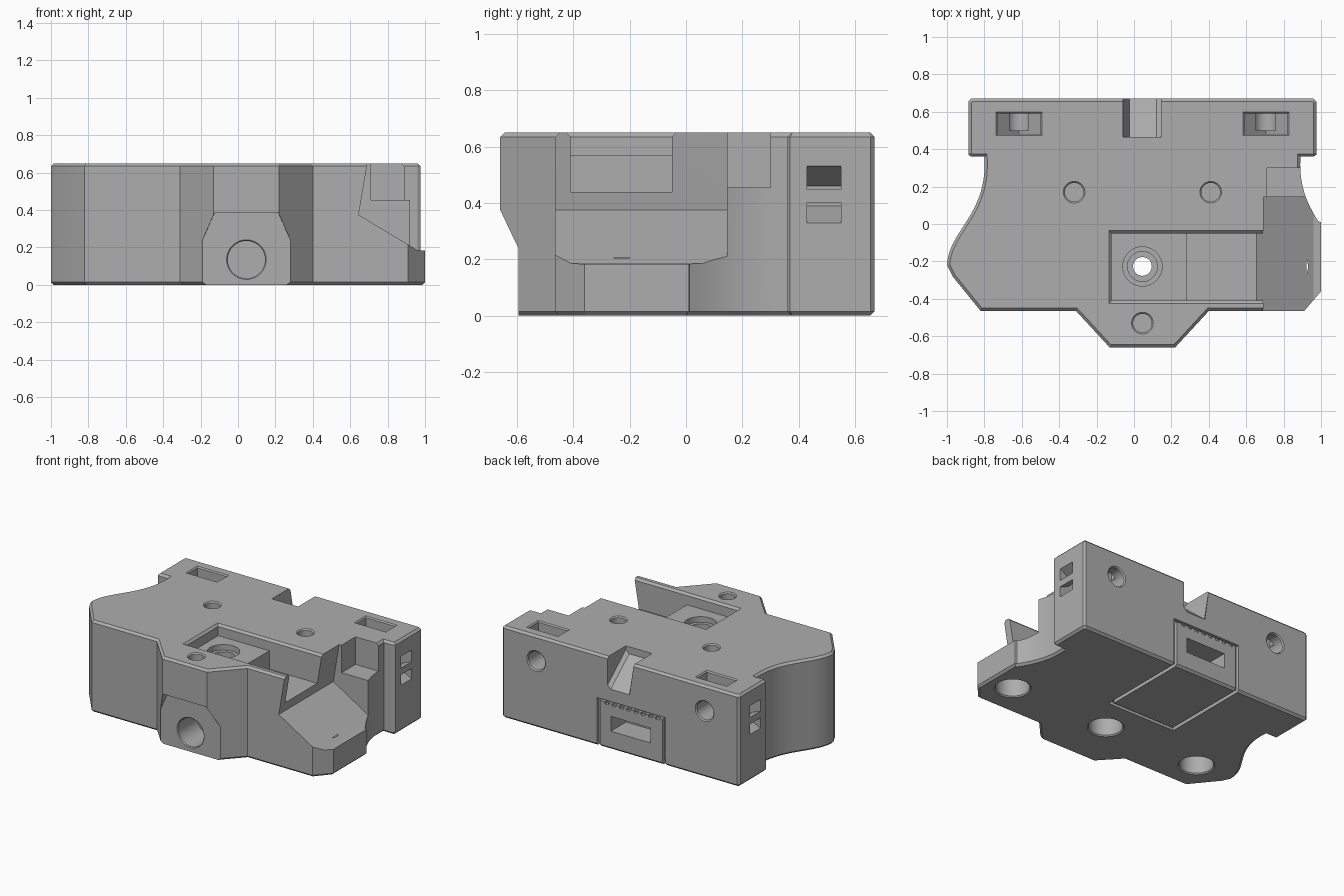
import bpy, bmesh, math
from mathutils import Vector
from mathutils.geometry import interpolate_bezier

if "Cube" in bpy.data.objects:
    bpy.data.objects.remove(bpy.data.objects["Cube"], do_unlink=True)

CX = 0.045      # symmetry line of the body
TOP = 0.65
MAGNET_Y = -0.227

grey = bpy.data.materials.new("plain_grey")
grey.use_nodes = True
grey.diffuse_color = (0.42, 0.42, 0.42, 1)
grey.node_tree.nodes["Principled BSDF"].inputs["Base Color"].default_value = (0.42, 0.42, 0.42, 1)


def place(axis, p, d):
    """Put a 2D point and a depth along the given axis."""
    return {"x": (d, p[0], p[1]), "y": (p[0], d, p[1]), "z": (p[0], p[1], d)}[axis]


def prism(name, axis, pts, lo, hi, pts_hi=None, chamfer=0):
    """Loft one outline to a second (or the same) outline along an axis."""
    bm = bmesh.new()
    a = [bm.verts.new(place(axis, p, lo)) for p in pts]
    b = [bm.verts.new(place(axis, p, hi)) for p in (pts_hi or pts)]
    caps = [bm.faces.new(a), bm.faces.new(b)]
    n = len(a)
    for i in range(n):
        j = (i + 1) % n
        bm.faces.new((a[i], a[j], b[j], b[i]))
    bmesh.ops.recalc_face_normals(bm, faces=bm.faces)
    if chamfer:
        rim = list({e for f in caps for e in f.edges})
        bmesh.ops.bevel(bm, geom=rim, offset=chamfer, segments=1, affect="EDGES")
    mesh = bpy.data.meshes.new(name)
    bm.to_mesh(mesh)
    bm.free()
    mesh.materials.append(grey)
    obj = bpy.data.objects.new(name, mesh)
    bpy.context.collection.objects.link(obj)
    return obj


def rect(a0, a1, b0, b1):
    return [(a0, b0), (a1, b0), (a1, b1), (a0, b1)]


def circle(a, b, r, n=40):
    return [(a + r * math.cos(math.tau * i / n), b + r * math.sin(math.tau * i / n)) for i in range(n)]


# Body outline: side curve, clipped on the left side, with a tapered nose
curve = interpolate_bezier(Vector((-0.80, 0.36)), Vector((-0.78, 0.05)),
                           Vector((-0.99, -0.03)), Vector((-1.0, -0.22)), 22)
curve = [(p.x, p.y) for p in curve]
mirrored = [(2 * CX - x, y) for x, y in curve if 2 * CX - x < 0.995]
outline = [(-0.87, 0.67), (-0.885, 0.655), (-0.885, 0.37), (-0.87, 0.36)] + curve
outline += [(-0.97, -0.28), (-0.82, -0.465), (-0.31, -0.465), (-0.13, -0.66),
            (0.22, -0.66), (0.40, -0.465), (0.91, -0.465), (1.0, -0.36), (1.0, 0.01)]
outline += mirrored[::-1] + [(0.96, 0.36), (0.975, 0.37), (0.975, 0.655), (0.96, 0.67)]
body = prism("body", "z", outline, 0, TOP, chamfer=0.015)


def cut(*args, **kw):
    """Subtract a prism from the body."""
    tool = prism("cutter", *args, **kw)
    tool.hide_render = True
    mod = body.modifiers.new("cut", "BOOLEAN")
    mod.operation, mod.solver, mod.object = "DIFFERENCE", "EXACT", tool
    bpy.context.view_layer.objects.active = body
    bpy.ops.object.modifier_apply(modifier=mod.name)
    bpy.data.objects.remove(tool, do_unlink=True)


def hole(axis, a, b, r, mouth, end, lip=0.015):
    """Round blind hole with a chamfered mouth."""
    cut(axis, circle(a, b, r), mouth + (0.02 if mouth > end else -0.02), end)
    s = 1 if mouth > end else -1
    cut(axis, circle(a, b, r + 2 * lip), mouth + s * lip, mouth - s * lip, circle(a, b, r))


def rim(x0, x1, y0, y1, c=0.015):
    """Chamfer around a rectangular opening in the top."""
    cut("z", rect(x0, x1, y0, y1), TOP - c, TOP + c, rect(x0 - 2 * c, x1 + 2 * c, y0 - 2 * c, y1 + 2 * c))


# Side cutaway with leaning wall and sloped floor
cut("y", [(0.705, 0.75), (0.69, 0.64), (0.645, 0.375), (0.96, 0.185), (1.1, 0.18), (1.1, 0.75)], -0.6, 0.145)
# Small step behind the cutaway
cut("y", [(0.71, 0.75), (0.71, 0.455), (1.1, 0.455), (1.1, 0.75)], 0.10, 0.30)

# Stepped top pocket
cut("z", rect(-0.12, 0.80, -0.41, -0.05), 0.57, 0.75)
cut("z", rect(0.28, 0.80, -0.41, -0.05), 0.44, 0.75)
rim(-0.12, 0.80, -0.41, -0.05)

# Stepped through hole in the pocket
for r, depth in ((0.105, 0.53), (0.08, 0.45), (0.05, 0.1)):
    cut("z", circle(CX, MAGNET_Y, r), depth, 0.60)

# Underside holes
for x, end in ((-0.71, 0.207), (CX, 0.207), (0.82, 0.207)):
    hole("z", x, MAGNET_Y, 0.11, 0, end, 0.008)

# Screw holes in the top
for x, y in ((-0.32, 0.17), (0.41, 0.17), (CX, -0.53)):
    hole("z", x, y, 0.05, TOP, 0.40, 0.008)

# Undercut and bore in the nose
cut("y", [(-0.10, 0.44), (0.19, 0.44), (0.41, -0.05), (-0.32, -0.05)], -0.595, -0.70,
    [(-0.14, 0.355), (0.23, 0.355), (0.41, -0.05), (-0.32, -0.05)])
hole("y", CX, 0.135, 0.10, -0.595, -0.38, 0.006)

# Paired strap slots and back screw holes
for s in (-1, 1):
    x = CX + s * 0.66
    cut("y", [(x - 0.115, 0.75), (x - 0.115, 0.57), (x, 0.46), (x + 0.115, 0.57), (x + 0.115, 0.75)], 0.48, 0.59)
    rim(x - 0.115, x + 0.115, 0.48, 0.59, 0.008)
    side, deep = CX + s * 1.0, CX + s * 0.80
    cut("x", rect(0.43, 0.55, 0.475, 0.57), side, deep, rect(0.43, 0.55, 0.40, 0.46))
    cut("x", rect(0.43, 0.55, 0.295, 0.375), side, deep, rect(0.43, 0.55, 0.39, 0.45))
    hole("y", x, 0.47, 0.065, 0.67, 0.50, 0.008)

# Sloped cable notch at the back
cut("y", [(-0.025, 0.60), (0.12, 0.60), (0.145, 0.625), (0.145, 0.85), (-0.06, 0.85), (-0.06, 0.65)], 0.465, 0.69,
    [(-0.025, 0.41), (0.12, 0.41), (0.145, 0.435), (0.145, 0.85), (-0.06, 0.85), (-0.06, 0.65)])

# Grooves around the back panel and underside plate
L, R, W = -0.31, 0.23, 0.025
for x in (L, R - W):
    cut("x", [(0.02, -0.1), (0.02, 0.025), (0.645, 0.025), (0.645, 0.34), (0.75, 0.34), (0.75, -0.1)], x, x + W)
cut("z", rect(L, R, 0.02, 0.02 + W), -0.1, 0.025)
cut("z", rect(L, R, 0.645, 0.75), 0.325, 0.34)
# Scalloped top edge of the panel
for i in range(8):
    x = L + 0.05 + i * 0.057
    cut("z", rect(x, x + 0.028, 0.648, 0.75), 0.31, 0.33)
# Panel slot
cut("y", rect(-0.19, 0.12, 0.13, 0.235), 0.50, 0.75)

bpy.ops.object.select_all(action="DESELECT")
body.select_set(True)
bpy.context.view_layer.objects.active = body
bpy.ops.object.shade_smooth_by_angle(angle=math.radians(20))
